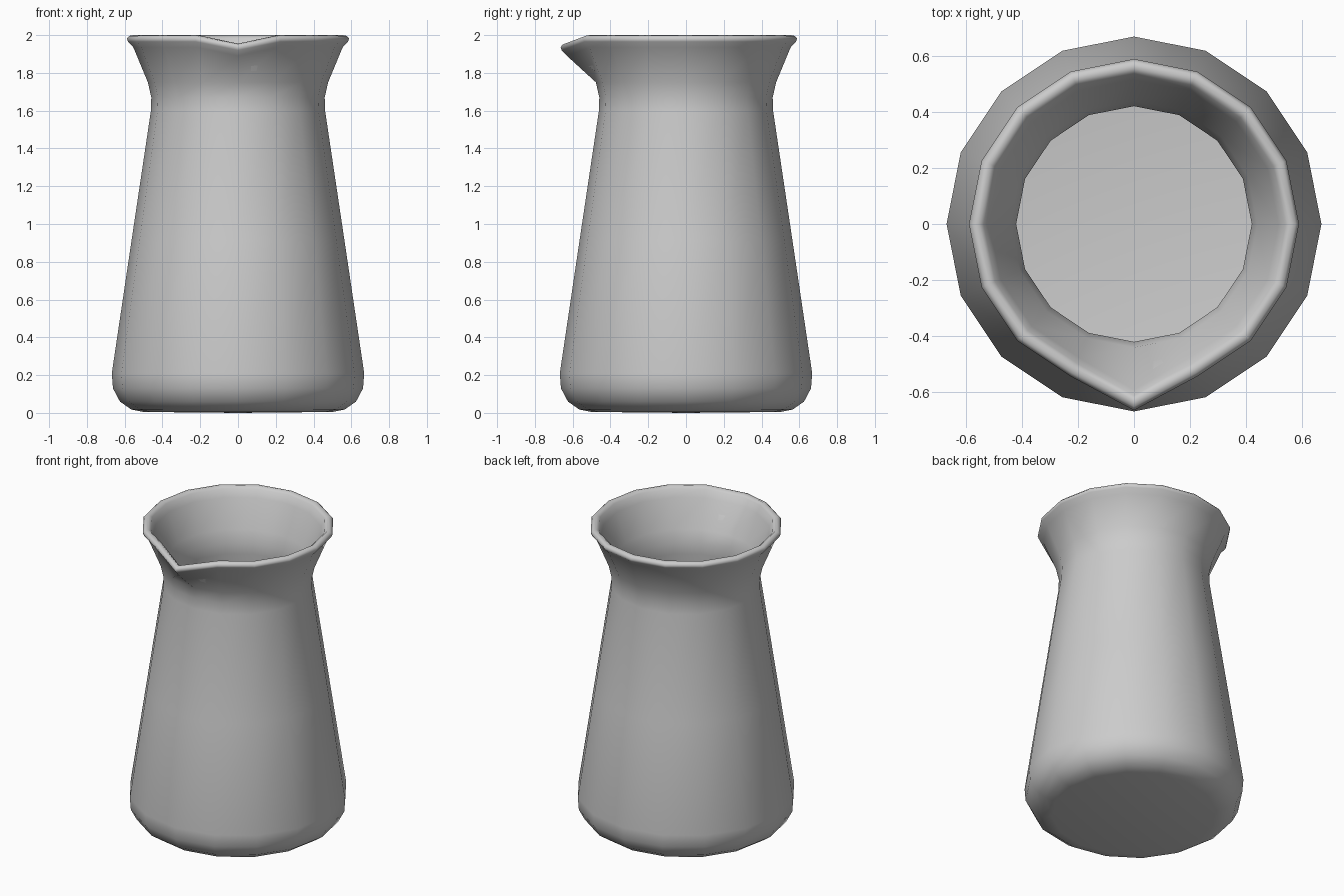
import bpy, bmesh, math

if "Cube" in bpy.data.objects:
    bpy.data.objects.remove(bpy.data.objects["Cube"])

SIDES = 16
# (radius, height): outside from the base up, over the lip, then down the inside
PROFILE = [
    (0.50, 0.005), (0.565, 0.018), (0.625, 0.06), (0.662, 0.13), (0.668, 0.21),
    (0.564, 0.91), (0.461, 1.60), (0.459, 1.67), (0.477, 1.75), (0.554, 1.935),
    (0.582, 1.965), (0.588, 1.982), (0.575, 1.996), (0.555, 2.0), (0.536, 1.985),
    (0.515, 1.935), (0.44, 1.755), (0.42, 1.67), (0.42, 1.60), (0.523, 0.91),
    (0.627, 0.21), (0.618, 0.14), (0.585, 0.085), (0.545, 0.055), (0.48, 0.045),
]

bm = bmesh.new()
rings = []
for r, z in PROFILE:
    ring = []
    for i in range(SIDES):
        a = 2 * math.pi * i / SIDES - math.pi / 2
        v = bm.verts.new((r * math.cos(a), r * math.sin(a), z))
        # pouring spout: pull the front column of the lip out and down
        if i == 0 and z > 1.9:
            v.co.y -= 0.076
            v.co.z -= 0.045
        ring.append(v)
    rings.append(ring)

# walls
for a, b in zip(rings, rings[1:]):
    for i in range(SIDES):
        j = (i + 1) % SIDES
        bm.faces.new((a[i], a[j], b[j], b[i]))

# underside and inner floor, slightly dished towards the middle
for ring, z in ((rings[0], 0.0), (rings[-1], 0.04)):
    c = bm.verts.new((0, 0, z))
    for i in range(SIDES):
        bm.faces.new((ring[i], ring[(i + 1) % SIDES], c))

bmesh.ops.recalc_face_normals(bm, faces=bm.faces[:])
for f in bm.faces:
    f.smooth = True

mesh = bpy.data.meshes.new("carafe")
bm.to_mesh(mesh)
bm.free()
carafe = bpy.data.objects.new("carafe", mesh)
bpy.context.collection.objects.link(carafe)
